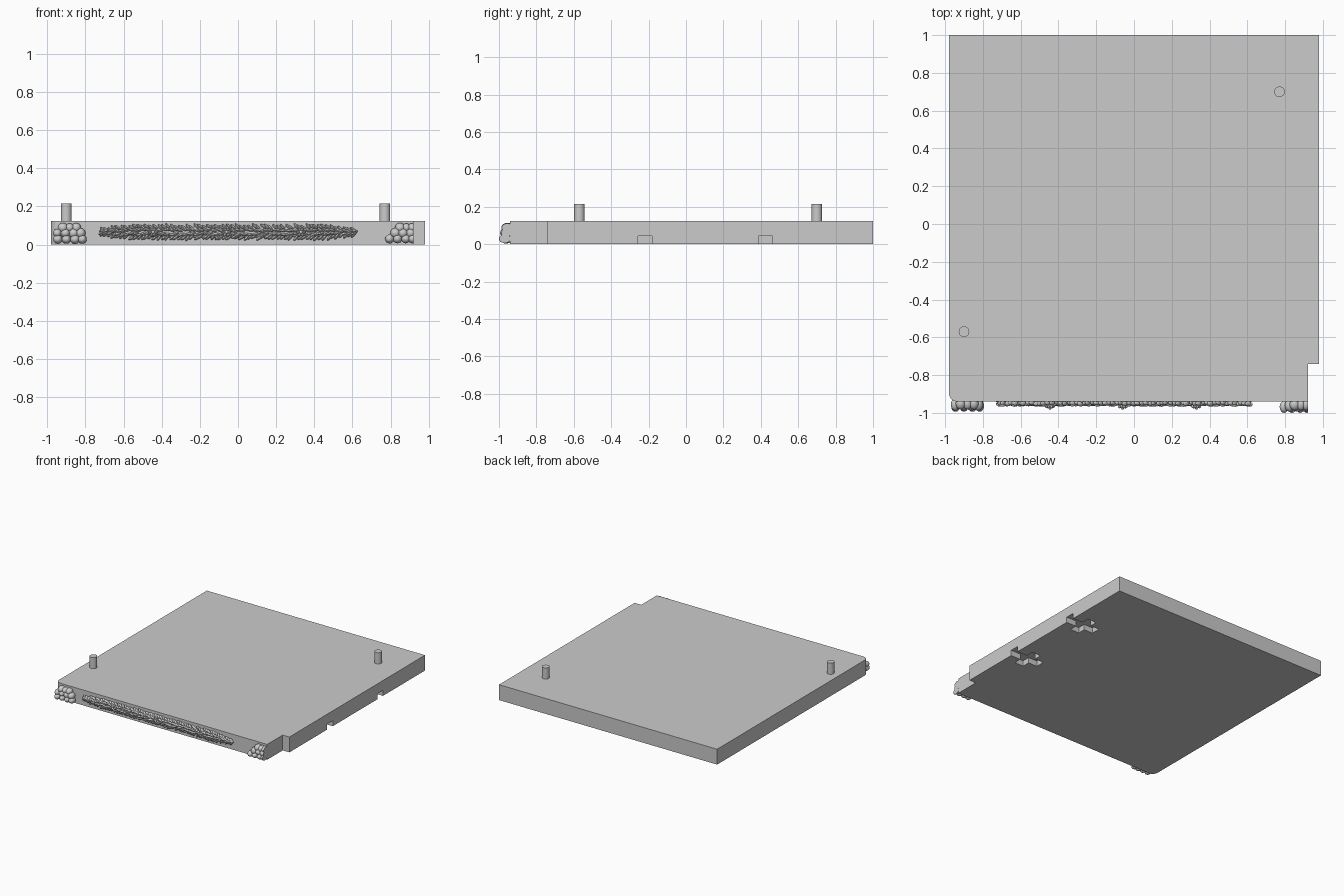
import bpy, bmesh, math, random
from mathutils import Matrix, Vector

random.seed(4)
cube = bpy.data.objects.get("Cube")
if cube:
    bpy.data.objects.remove(cube, do_unlink=True)

stone = bpy.data.materials.new("grey_stone")
stone.use_nodes = True
stone.diffuse_color = (0.6, 0.6, 0.6, 1)
stone.node_tree.nodes["Principled BSDF"].inputs["Base Color"].default_value = (0.6, 0.6, 0.6, 1)

FRONT, BACK, SIDE, STEP, TOP = -0.94, 1.0, 0.98, 0.92, 0.125


def finish(name, bm, smooth=False):
    bmesh.ops.recalc_face_normals(bm, faces=bm.faces)
    mesh = bpy.data.meshes.new(name)
    bm.to_mesh(mesh)
    bm.free()
    mesh.materials.append(stone)
    obj = bpy.data.objects.new(name, mesh)
    bpy.context.collection.objects.link(obj)
    bpy.ops.object.select_all(action="DESELECT")
    obj.select_set(True)
    bpy.context.view_layer.objects.active = obj
    if smooth:
        bpy.ops.object.shade_smooth_by_angle(angle=math.radians(40))
    return obj


def prism(name, outline, z0, z1):
    bm = bmesh.new()
    face = bm.faces.new([bm.verts.new((x, y, z0)) for x, y in outline])
    side = bmesh.ops.extrude_face_region(bm, geom=[face])
    verts = [v for v in side["geom"] if isinstance(v, bmesh.types.BMVert)]
    bmesh.ops.translate(bm, verts=verts, vec=(0, 0, z1 - z0))
    return finish(name, bm)


def blob(bm, centre, radii, turn=0, rings=8):
    """Ellipsoid turned about the front-to-back axis."""
    place = Matrix.Translation(centre) @ Matrix.Rotation(turn, 4, "Y")
    bmesh.ops.create_uvsphere(bm, u_segments=rings + 4, v_segments=rings, radius=1,
                              matrix=place @ Matrix.Diagonal((*radii, 1)))


def trim(bm, point, normal):
    """Cut away everything beyond a plane and cap the cut."""
    geom = bm.verts[:] + bm.edges[:] + bm.faces[:]
    cut = bmesh.ops.bisect_plane(bm, geom=geom, plane_co=point, plane_no=normal, clear_outer=True)
    edges = [e for e in cut["geom_cut"] if isinstance(e, bmesh.types.BMEdge)]
    if edges:
        bmesh.ops.holes_fill(bm, edges=edges)


# Slab with one rounded front corner and one stepped front corner
r = 0.045
corner = [(-SIDE + r - r * math.cos(a), FRONT + r - r * math.sin(a))
          for a in (i * math.pi / 16 for i in range(9))]
slab = prism("base_slab", corner + [(STEP, FRONT), (STEP, -0.74), (SIDE, -0.74),
                                    (SIDE, BACK), (-SIDE, BACK)], 0, TOP)

# Cross-shaped clip slots cut into the underside of the left edge
for y in (-0.22, 0.425):
    half = [(0.05, 0.037), (-0.09, 0.037), (-0.09, 0.1), (-0.17, 0.1), (-0.17, 0.037), (-0.25, 0.037)]
    plan = half + [(x, -w) for x, w in reversed(half)]
    cutter = prism("slot_cutter", [(SIDE + x, y + w) for x, w in plan], -0.02, 0.045)
    cutter.hide_render = True
    bpy.context.view_layer.objects.active = slab
    cut = slab.modifiers.new("slot", "BOOLEAN")
    cut.operation, cut.solver, cut.object = "DIFFERENCE", "EXACT", cutter
    bpy.ops.object.modifier_apply(modifier=cut.name)
    bpy.data.objects.remove(cutter, do_unlink=True)

# Locating pegs
for name, x, y in (("front_peg", -0.9, -0.57), ("back_peg", 0.77, 0.70)):
    bm = bmesh.new()
    bmesh.ops.create_cone(bm, cap_ends=True, segments=32, radius1=0.028, radius2=0.028,
                          depth=0.115, matrix=Matrix.Translation((x, y, 0.158)))
    finish(name, bm, True)

# Clusters of rounded pebbles at both front corners: rows of (z, y, x positions)
clusters = {
    "right_pebbles": [(0.028, -0.962, (-0.945, -0.9, -0.855, -0.817)),
                      (0.06, -0.956, (-0.947, -0.905, -0.862, -0.826)),
                      (0.088, -0.95, (-0.918, -0.882, -0.848))],
    "left_pebbles": [(0.03, -0.968, (0.795, 0.836, 0.88, 0.915)),
                     (0.06, -0.962, (0.825, 0.865, 0.905)),
                     (0.088, -0.955, (0.85, 0.883, 0.912))],
}
for name, rows in clusters.items():
    bm = bmesh.new()
    for z, y, xs in rows:
        for x in xs:
            s = random.uniform(0.9, 1.1)
            one = bmesh.new()
            blob(one, (x, y, z), (0.025 * s, 0.032, 0.025 * s), rings=12)
            trim(one, Vector((STEP, 0, 0)), Vector((1, 0, 0)))
            trim(one, Vector((0, 0, 0.001)), Vector((0, 0, -1)))
            part = bpy.data.meshes.new("pebble")
            one.to_mesh(part)
            one.free()
            bm.from_mesh(part)
            bpy.data.meshes.remove(part)
    finish(name, bm, True)

# Leafy garland along the front: pairs of slanted leaves over a rounded core
bm = bmesh.new()
left, right, mid = -0.745, 0.635, 0.065
blob(bm, ((left + right) / 2, FRONT, mid), ((right - left) / 2, 0.014, 0.03))
count = 62
for i in range(count):
    t = (i + 0.5) / count
    x = left + 0.02 + (right - left - 0.04) * t
    taper = min(1, 0.35 + 6 * min(t, 1 - t))
    for row in (-1, -0.4, 0.4, 1):
        tilt = row * 0.75 + random.uniform(-0.25, 0.25)
        z = mid + row * 0.027 * taper + random.uniform(-0.004, 0.004)
        y = -0.956 + 0.008 * abs(row) + random.uniform(-0.003, 0.003)
        blob(bm, (x + random.uniform(-0.006, 0.006), y, z), (0.02, 0.012, 0.007), tilt, 6)
finish("front_garland", bm, True)

# Small blossoms spaced along the garland
bm = bmesh.new()
for x in (-0.445, -0.06, 0.33):
    blob(bm, (x, -0.971, mid), (0.009, 0.012, 0.009))
    for k in range(6):
        a = k * math.tau / 6
        blob(bm, (x + 0.015 * math.cos(a), -0.966, mid + 0.015 * math.sin(a)),
             (0.011, 0.01, 0.007), -a, 6)
finish("garland_blossoms", bm, True)
